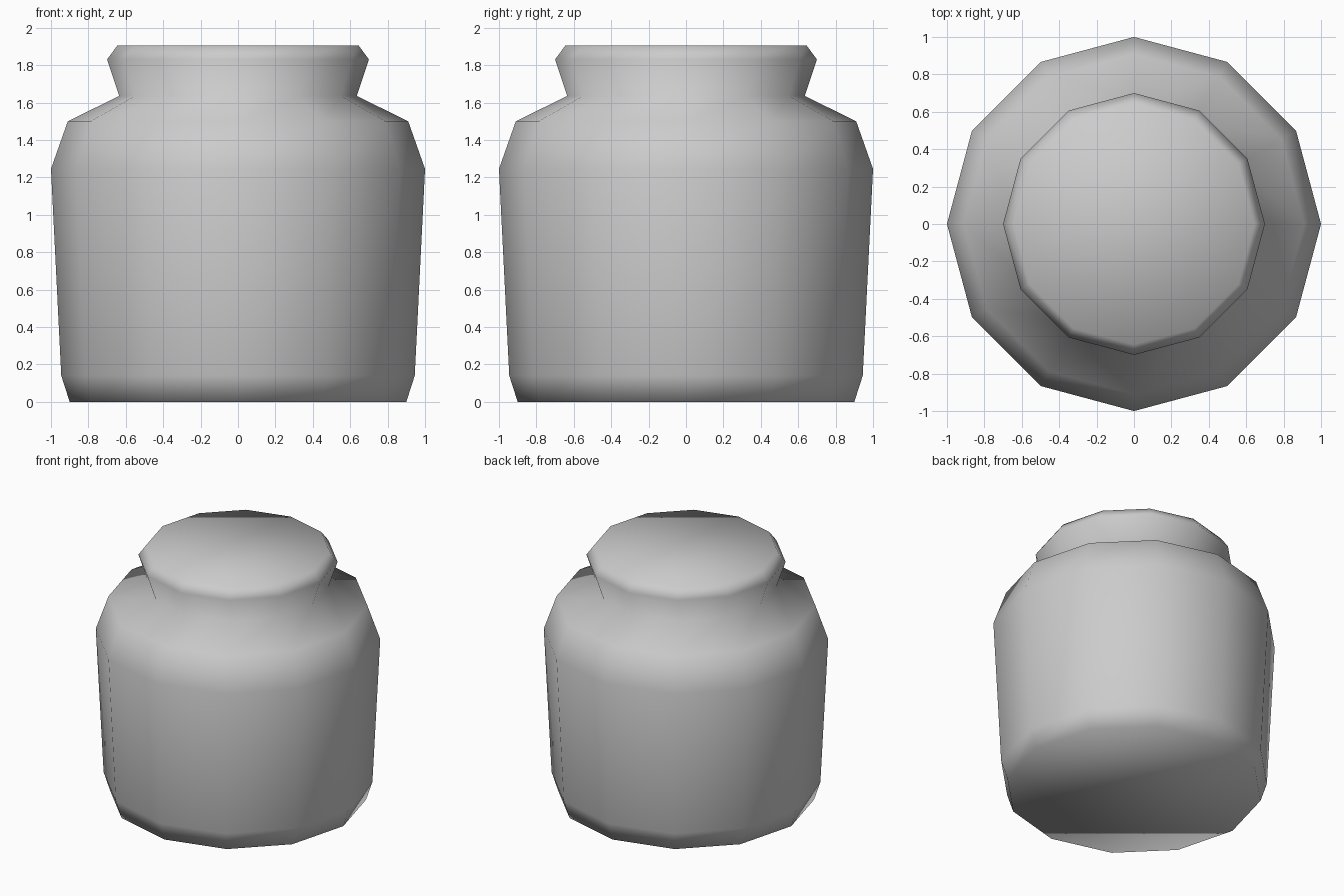
import bpy, bmesh, math

if "Cube" in bpy.data.objects:
    bpy.data.objects.remove(bpy.data.objects["Cube"])

SIDES = 12
# Jar outline from foot to lid: (radius, height)
PROFILE = [(0.90, 0.0), (0.945, 0.14), (1.0, 1.245), (0.91, 1.5),
           (0.635, 1.635), (0.70, 1.83), (0.645, 1.905)]

bm = bmesh.new()

# One ring of vertices per profile point
rings = []
for r, z in PROFILE:
    angles = [math.tau * i / SIDES for i in range(SIDES)]
    rings.append([bm.verts.new((r * math.cos(a), r * math.sin(a), z)) for a in angles])

# Side walls
for low, high in zip(rings, rings[1:]):
    for i in range(SIDES):
        j = (i + 1) % SIDES
        bm.faces.new((low[i], low[j], high[j], high[i]))

# Closed base and top
bm.faces.new(rings[0][::-1])
bm.faces.new(rings[-1])

# The whole jar is smooth shaded
for f in bm.faces:
    f.smooth = True

mesh = bpy.data.meshes.new("jar")
bm.to_mesh(mesh)
bm.free()
jar = bpy.data.objects.new("jar", mesh)
bpy.context.collection.objects.link(jar)
